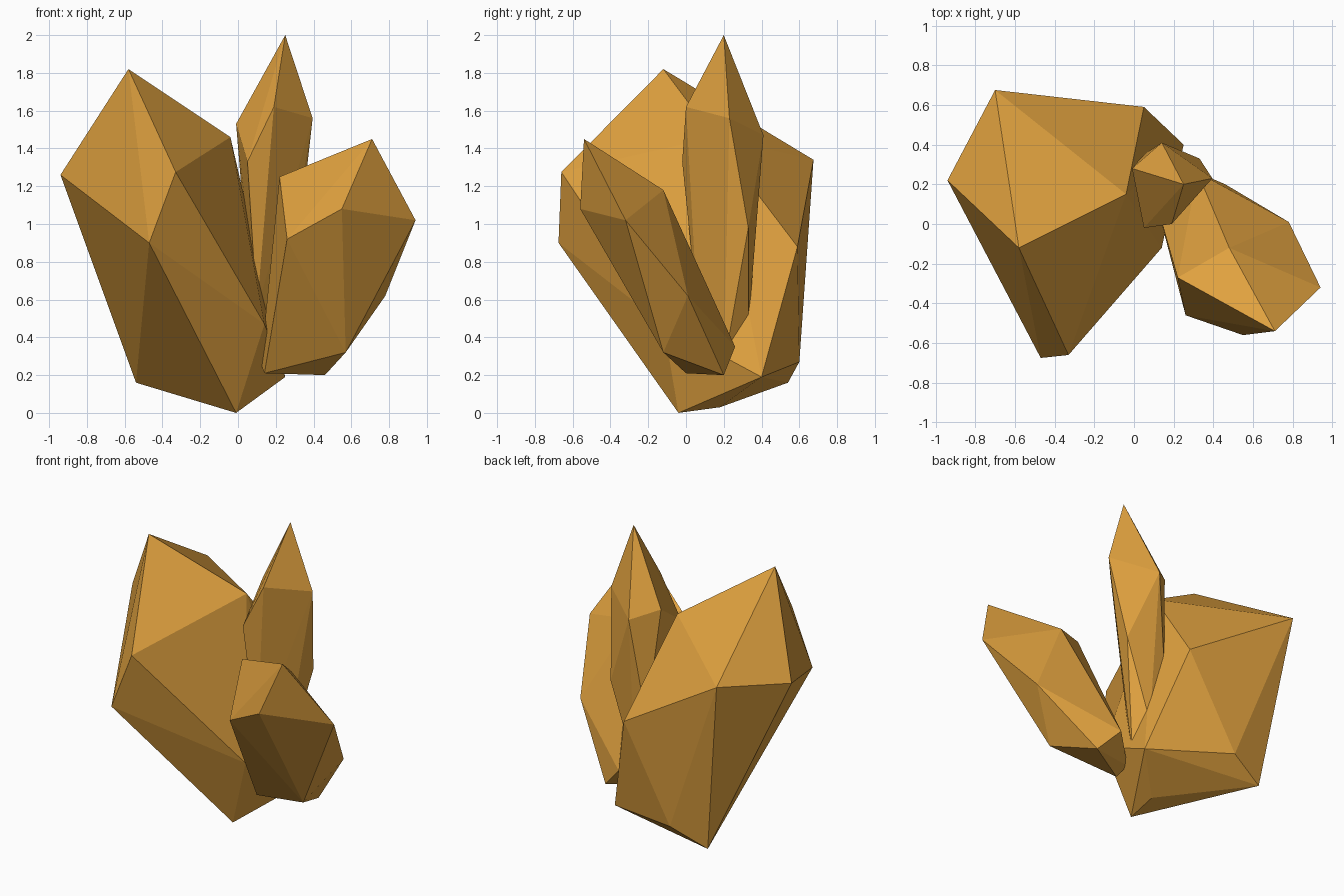
import bpy, bmesh

amber = bpy.data.materials.new("amber")
amber.diffuse_color = (0.75, 0.36, 0.05, 1)


def crystal(name, tip, shoulder, base):
    """Faceted shard: convex hull of a tip, a shoulder ring and a base ring."""
    bm = bmesh.new()
    for p in [tip] + shoulder + base:
        bm.verts.new(p)
    hull = bmesh.ops.convex_hull(bm, input=bm.verts[:])
    loose = {g for g in hull["geom_interior"] + hull["geom_unused"]
             if isinstance(g, bmesh.types.BMVert)}
    bmesh.ops.delete(bm, geom=list(loose), context='VERTS')
    bmesh.ops.recalc_face_normals(bm, faces=bm.faces[:])
    mesh = bpy.data.meshes.new(name)
    bm.to_mesh(mesh)
    bm.free()
    mesh.materials.append(amber)
    obj = bpy.data.objects.new(name, mesh)
    bpy.context.collection.objects.link(obj)
    return obj


# Wide crystal leaning left
crystal("large_crystal", (-0.58, -0.12, 1.82),
        [(-0.94, 0.22, 1.26), (-0.70, 0.675, 1.34), (0.05, 0.59, 0.88),
         (-0.04, 0.15, 1.46), (-0.33, -0.66, 1.275), (-0.47, -0.675, 0.90)],
        [(-0.01, -0.04, 0), (-0.54, 0.54, 0.16), (0.25, 0.40, 0.19),
         (-0.30, 0.60, 0.27), (0.14, -0.12, 0.47), (0.01, 0.18, 0.03)])

# Slim upright crystal in the middle
crystal("tall_crystal", (0.25, 0.20, 2.0),
        [(0.19, 0.0, 1.62), (0.395, 0.23, 1.56), (0.14, 0.41, 1.47),
         (-0.01, 0.28, 1.53), (0.05, -0.02, 1.33), (0.33, 0.33, 0.98)],
        [(0.05, 0.35, 0.80), (0.10, 0.06, 0.55), (0.15, 0.33, 0.45),
         (0.18, 0.20, 0.25)])

# Short crystal leaning right and forward
crystal("small_crystal", (0.71, -0.54, 1.45),
        [(0.94, -0.32, 1.02), (0.78, 0.01, 0.62), (0.48, -0.12, 1.18),
         (0.22, -0.27, 1.25), (0.26, -0.46, 0.92), (0.55, -0.56, 1.08)],
        [(0.57, -0.12, 0.32), (0.46, 0.20, 0.20), (0.14, 0.0, 0.21),
         (0.32, 0.26, 0.35), (0.12, 0.08, 0.26)])
